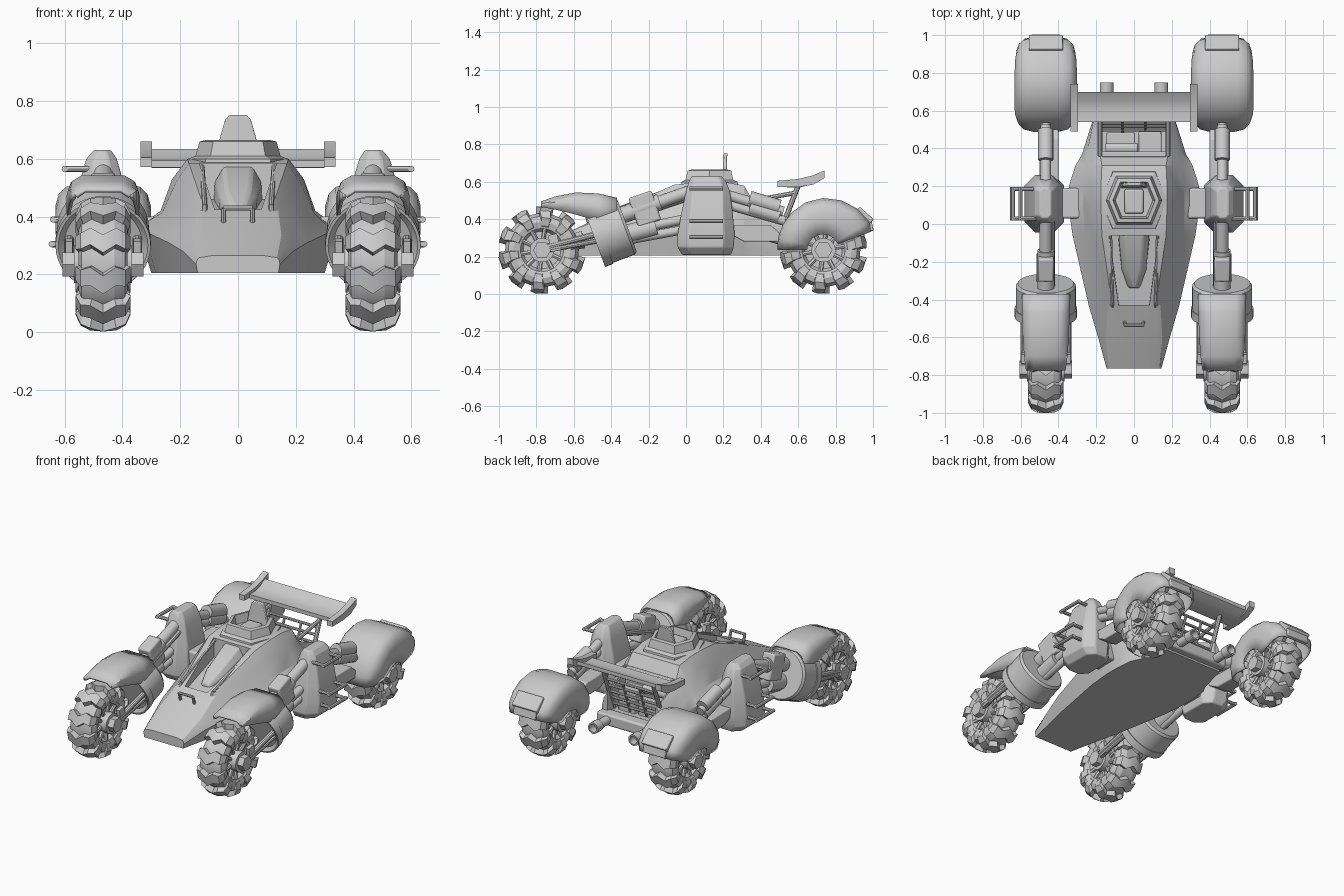
import bpy, bmesh
from math import sin, cos, pi, radians
from mathutils import Vector, Matrix

if "Cube" in bpy.data.objects:
    bpy.data.objects.remove(bpy.data.objects["Cube"])


def make(name, parts, mirror=False, bevel=0.0, angle=30, thick=0.0):
    """Join (verts, faces) parts into one object in world coordinates."""
    verts, faces = [], []
    for v, f in parts:
        n = len(verts)
        verts += [tuple(p) for p in v]
        faces += [[i + n for i in q] for q in f]
    me = bpy.data.meshes.new(name)
    me.from_pydata(verts, [], faces)
    bm = bmesh.new()
    bm.from_mesh(me)
    bmesh.ops.recalc_face_normals(bm, faces=bm.faces)
    bm.to_mesh(me)
    bm.free()
    me.shade_smooth()
    me.set_sharp_from_angle(angle=radians(angle))
    ob = bpy.data.objects.new(name, me)
    bpy.context.collection.objects.link(ob)
    if thick:
        m = ob.modifiers.new("thickness", 'SOLIDIFY')
        m.thickness = thick
        m.offset = -1
    if bevel:
        m = ob.modifiers.new("bevel", 'BEVEL')
        m.width, m.segments = bevel, 2
    if mirror:
        m = ob.modifiers.new("mirror", 'MIRROR')
        m.use_mirror_merge = False
    return ob


def loft(rings, closed=True, caps=True):
    n, verts, faces = len(rings[0]), [p for r in rings for p in r], []
    for i in range(len(rings) - 1):
        for j in range(n if closed else n - 1):
            a, b = i * n + j, i * n + (j + 1) % n
            faces.append([a, b, b + n, a + n])
    if caps:
        faces += [list(range(n)), list(range(len(verts) - n, len(verts)))]
    return verts, faces


def tube(p, q, r, n=16, steps=None):
    """Cylinder from p to q; steps is a list of (fraction, radius)."""
    p, q = Vector(p), Vector(q)
    rot = (q - p).to_track_quat('Z', 'Y')
    return loft([[p.lerp(q, t) + rot @ Vector((rad * cos(2 * pi * i / n), rad * sin(2 * pi * i / n), 0))
                  for i in range(n)] for t, rad in steps or [(0, r), (1, r)]])


def path(pts, r, n=8):
    return [tube(a, b, r, n=n) for a, b in zip(pts, pts[1:])]


def box(c, s, tilt=0):
    m = Matrix.Rotation(radians(tilt), 3, 'X')
    return loft([[Vector(c) + m @ Vector((sx * s[0] / 2, sy * s[1] / 2, sz * s[2] / 2))
                  for sx, sy in ((-1, -1), (1, -1), (1, 1), (-1, 1))] for sz in (-1, 1)])


def sym(half, y):
    """Closed cross-section at y from its right half, bottom to top."""
    return [(x, y, z) for x, z in half] + [(-x, y, z) for x, z in reversed(half)]


def cut(ob, parts):
    c = make("cutter", parts)
    c.hide_render = True
    m = ob.modifiers.new("cut", 'BOOLEAN')
    m.operation, m.object, m.solver = 'DIFFERENCE', c, 'EXACT'
    bpy.context.view_layer.objects.active = ob
    bpy.ops.object.modifier_apply(modifier=m.name)
    bpy.data.objects.remove(c)
    ob.data.set_sharp_from_angle(angle=radians(25))


# Hull: lofted nose, cabin and tail, with cockpit recess and engine bay cut out
hull = make("hull", [loft([
    sym([(.14, .205), (.145, .235), (.142, .25), (.135, .258), (.09, .265)], -.765),
    sym([(.175, .205), (.19, .28), (.172, .31), (.15, .335), (.12, .345)], -.60),
    sym([(.215, .205), (.24, .31), (.19, .37), (.14, .42), (.115, .425)], -.43),
    sym([(.285, .205), (.325, .35), (.262, .415), (.215, .52), (.17, .585)], -.06),
    sym([(.30, .205), (.348, .36), (.268, .42), (.228, .53), (.175, .60)], .10),
    sym([(.30, .205), (.345, .36), (.268, .42), (.228, .53), (.175, .60)], .20),
    sym([(.29, .205), (.31, .36), (.26, .42), (.215, .51), (.17, .58)], .31),
    sym([(.26, .205), (.275, .34), (.25, .38), (.215, .44), (.18, .48)], .37),
    sym([(.21, .205), (.215, .28), (.212, .32), (.20, .37), (.18, .40)], .56)])], angle=25)
cut(hull, [loft([sym([(.08, .395), (.09, .8)], -.43), sym([(.13, .46), (.14, .8)], -.06)])])
cut(hull, [box((0, .54, .50), (.345, .34, .44))])

# Cockpit visor, struts and hood handle
make("cockpit_visor", [loft([sym([(.03, .39), (.03, .415), (.015, .43)], -.34),
                             sym([(.065, .40), (.065, .46), (.04, .49)], -.24),
                             sym([(.085, .42), (.08, .52), (.05, .57)], -.07),
                             sym([(.085, .42), (.08, .52), (.05, .575)], -.05)])], bevel=.01, angle=40)
make("cockpit_strut", path([(.115, -.44, .41), (.115, -.42, .435), (.125, -.05, .575)], .009), mirror=True)
make("hood_handle", path([(-.05, -.52, .38), (-.05, -.535, .43), (.05, -.535, .43), (.05, -.52, .38)], .009))


# Hexagonal hatch turret with sunken centre and upright seat back
def hexring(s, z):
    return [(x * s, .125 + y * s, z) for x, y in
            ((.155, 0), (.1, .135), (-.1, .135), (-.155, 0), (-.1, -.135), (.1, -.135))]


make("turret", [loft([hexring(1.15, .56), hexring(1.12, .60), hexring(.95, .61), hexring(.86, .66),
                      hexring(.72, .665), hexring(.64, .61)])], angle=20)
make("turret_seat_back", [loft([[(-w, y, z), (w, y, z), (w, y + .02, z), (-w, y + .02, z)] for w, y, z in
                               ((.07, .19, .61), (.063, .198, .67), (.045, .20, .735), (.03, .203, .752))])],
     bevel=.004)
make("turret_seat", [box((0, .12, .62), (.10, .13, .03))], bevel=.01)

# Engine bay contents, rear grille, bumper and exhausts
make("engine", [box((-.07, .43, .33), (.15, .11, .13)), box((.085, .43, .34), (.12, .12, .16)),
                tube((-.15, .40, .42), (.02, .40, .42), .03), box((0, .37, .43), (.34, .03, .16))], bevel=.006)
grille = [tube((-.18, .50 + .016 * i, .32 + .045 * i), (.18, .50 + .016 * i, .32 + .045 * i), .009, n=8)
          for i in range(5)]
for s in (-1, 1):
    grille.append(tube((s * .18, .48, .27), (s * .18, .60, .58), .014, n=8))
    grille.append(tube((s * .18, .36, .50), (s * .18, .58, .54), .012, n=8))
    grille.append(tube((s * .06, .49, .29), (s * .06, .565, .50), .008, n=8))
make("rear_grille", grille)
make("rear_bumper", [box((0, .57, .255), (.44, .08, .075))], bevel=.012)
make("exhaust", [tube((.145, .56, .255), (.145, .75, .255), 0, steps=[
    (0, .028), (.7, .028), (.7, .036), (1, .036), (1, .026), (.75, .024)])], mirror=True)

# Spoiler: curved wing between two end plates
upper = [(.54, .595), (.60, .593), (.65, .605), (.70, .635)]
ring = upper + [(y, z - .025) for y, z in reversed(upper)]
make("spoiler_wing", [loft([[(x, y, z) for y, z in ring] for x in (-.30, .30)])])
plate = [(.49, .572), (.60, .572), (.68, .585), (.74, .62), (.74, .66), (.68, .635), (.60, .615), (.49, .605)]
make("spoiler_end_plate", [loft([[(x, y, z) for y, z in plate] for x in (.297, .337)])], mirror=True)

# Wheels: revolved tyre, chunky chevron lugs, spoked rim and hex hub
X = .467


def wheel(name, cy, cz=.235):
    def pt(x, r, a):
        return (X + x, cy + r * cos(a), cz + r * sin(a))
    prof = [(-.05, .03), (-.05, .10), (-.075, .115), (-.085, .15), (-.075, .18), (-.04, .197),
            (.04, .197), (.075, .18), (.085, .15), (.075, .115), (.05, .10), (.05, .03)]
    parts = [loft([[pt(x, r, 2 * pi * i / 40) for i in range(40)] for x, r in prof])]
    lug = [(.0, .235, 0), (.045, .229, -.13), (.078, .212, -.08), (.095, .175, -.13), (.084, .13, -.13)]
    stations = [(-x, r, a) for x, r, a in reversed(lug)] + lug[1:]
    for k in range(10):
        rings = []
        for x, r, a in stations:
            c, w = 2 * pi * k / 10 + a + pi / 2, .14
            xi, ri = x * .82, r - (.045 if abs(x) < .08 else .012)
            rings.append([pt(x, r, c - w), pt(x, r, c + w), pt(xi, ri, c + w * 1.2), pt(xi, ri, c - w * 1.2)])
        parts.append(loft(rings))
        for s in (-1, 1):
            parts.append(tube(pt(s * .055, .04, c), pt(s * .065, .115, c), .012, n=6))
    make(name, parts, mirror=True, angle=25)
    make(name + "_hub", [tube((X - .10, cy, cz), (X + .10, cy, cz), .065, n=20),
                         tube((X - .14, cy, cz), (X + .14, cy, cz), .048, n=6)], mirror=True)


wheel("front_wheel", -.77)
wheel("rear_wheel", .735)

# Front fender: arched shell over the wheel, running into the drum
rings = []
for y, top, low, w in ((-.775, .495, .465, .105), (-.70, .522, .452, .115), (-.59, .543, .425, .122),
                       (-.47, .538, .39, .127), (-.37, .515, .39, .127)):
    sec = [(w, low), (w, low + (top - low) * .55), (w * .88, top - .02), (w * .6, top)]
    rings.append([(X + x, y, z) for x, z in sec] + [(X - x, y, z) for x, z in reversed(sec)])
make("front_fender", [loft(rings, False, False)], mirror=True, thick=.012, angle=40)

# Rear fender: wide swept shell with hub cutout, plus tail block
rings = []
for deg, R, w in ((0, .245, .135), (15, .25, .152), (32, .255, .163), (50, .262, .165), (70, .272, .165),
                  (90, .278, .165), (110, .283, .165), (130, .288, .162), (148, .292, .155), (159, .275, .145)):
    a = radians(deg)
    sec = [(w * .96, .085), (w, .16), (w, R - .075), (w * .93, R - .035), (w * .78, R - .010), (w * .5, R)]
    sec += [(-x, r) for x, r in reversed(sec)]
    rings.append([(X + x, .733 - r * cos(a), .235 + r * sin(a)) for x, r in sec])
make("rear_fender", [loft(rings, False, False)], mirror=True, thick=.012, angle=40)
make("fender_tail_block", [box((X, .955, .42), (.18, .10, .035), -42),
                           box((X, .983, .375), (.16, .025, .08), 12)], mirror=True, bevel=.006)

# Front suspension: round tilted drum, fork legs, paired lower arms and upper shock
make("front_drum", [tube((X, -.49, .30), (X, -.315, .365), 0, n=40, steps=[
    (.1, .135), (0, .155), (0, .165), (.25, .165), (.25, .159), (.92, .159), (1, .148), (1, .10)])], mirror=True)
fork = []
for s in (-1, 1):
    x = X + s * .118
    fork += [tube((x, -.77, .245), (x, -.44, .33), .017, n=10), tube((x, -.74, .235), (x, -.44, .29), .014, n=10),
             box((x, -.705, .275), (.025, .05, .09), 12)]
make("front_fork", fork, mirror=True)
make("front_lower_arm", [tube((X, -.33, .285), (X, .02, .35), .024), tube((X, -.33, .335), (X, .02, .405), .026),
                         tube((X, -.32, .32), (X, -.16, .36), .05)], mirror=True)
make("front_shock", [tube((X, -.36, .415), (X, .04, .555), .034), tube((X, -.36, .415), (X, -.14, .492), .045),
                     tube((X - .03, -.33, .40), (X - .03, .03, .52), .018, n=10)], mirror=True)
make("front_shock_block", [box((X, -.22, .455), (.085, .13, .165), 19)], mirror=True, bevel=.01)

# Rear suspension
make("rear_shock", [tube((X, .20, .535), (X, .52, .44), .028), tube((X, .34, .512), (X, .50, .465), .04),
                    tube((X, .20, .485), (X, .53, .39), .026), tube((X, .34, .462), (X, .50, .415), .038)], mirror=True)
swing = [(.22, .37), (.45, .37), (.50, .33), (.50, .28), (.31, .28), (.22, .33)]
make("rear_swing_arm", [loft([[(x, y, z) for y, z in swing] for x in (.40, .50)]),
                        tube((X, .45, .31), (X, .64, .25), .03)], mirror=True, bevel=.006)

# Side pods: tapered chamfered towers joined to the hull, with three grab bars each
rings = []
for z, x0, x1, y0, y1 in ((.21, .38, .54, -.02, .24), (.25, .37, .575, -.045, .255), (.32, .37, .58, -.045, .26),
                          (.43, .38, .565, -.025, .25), (.55, .405, .54, .0, .235), (.60, .42, .525, .015, .215),
                          (.63, .44, .50, .03, .19)):
    c = (x1 - x0) * .27
    rings.append([(x, y, z) for x, y in ((x0, y0 + c), (x0 + c, y0), (x1 - c, y0), (x1, y0 + c),
                                         (x1, y1 - c), (x1 - c, y1), (x0 + c, y1), (x0, y1 - c))])
make("side_pod", [loft(rings)], mirror=True, bevel=.006, angle=20)
make("pod_mount", [box((.35, .11, .33), (.14, .16, .14))], mirror=True, bevel=.01)
bars = []
for z, x0, x1 in ((.565, .50, .60), (.39, .53, .64), (.305, .55, .645)):
    bars += path([(x0, .03, z), (x1, .03, z), (x1, .185, z), (x0, .185, z)], .011)
    bars += [tube((x1, .018, z), (x1, .197, z), .011, n=8)]
make("pod_grab_bars", bars, mirror=True)
